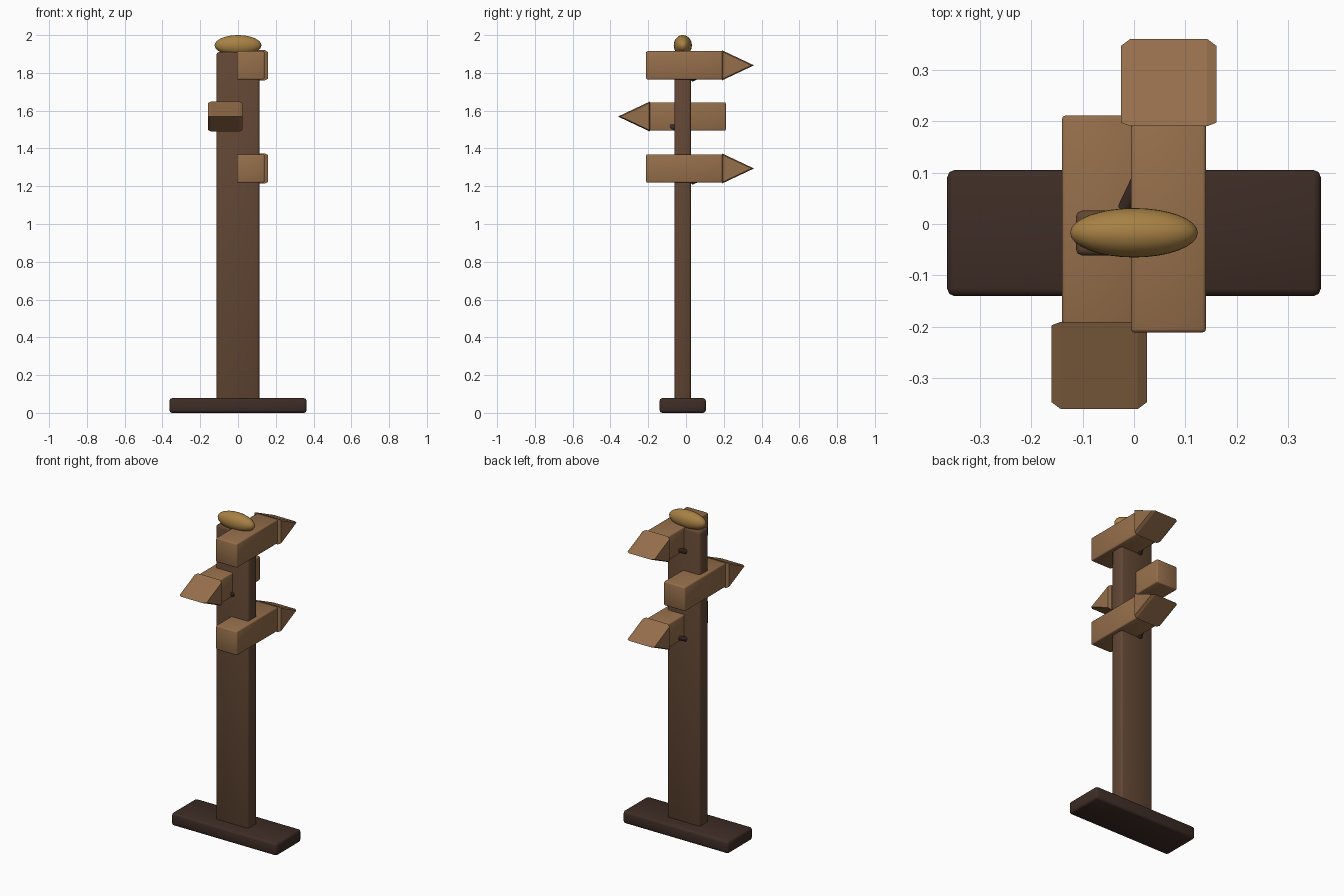
import bpy, bmesh, math
from mathutils import Vector

if "Cube" in bpy.data.objects:
    bpy.data.objects.remove(bpy.data.objects["Cube"])


def material(name, rgb):
    m = bpy.data.materials.new(name)
    m.diffuse_color = (*[(c / 255) ** 2.2 for c in rgb], 1)
    m.use_nodes = True
    m.node_tree.nodes["Principled BSDF"].inputs["Base Color"].default_value = m.diffuse_color
    return m


POST = material("post_wood", (98, 72, 55))
SIGN = material("sign_wood", (148, 110, 76))
DARK = material("dark_wood", (64, 48, 42))
CAP = material("cap_wood", (166, 128, 70))


def finish(bm, name, mat):
    bmesh.ops.recalc_face_normals(bm, faces=bm.faces)
    me = bpy.data.meshes.new(name)
    bm.to_mesh(me)
    bm.free()
    me.materials.append(mat)
    ob = bpy.data.objects.new(name, me)
    bpy.context.collection.objects.link(ob)
    return ob


def smooth(ob, angle):
    bpy.ops.object.select_all(action='DESELECT')
    ob.select_set(True)
    bpy.context.view_layer.objects.active = ob
    bpy.ops.object.shade_smooth_by_angle(angle=math.radians(angle))


def box(name, lo, hi, mat, bevel):
    bm = bmesh.new()
    bmesh.ops.create_cube(bm, size=1)
    for v in bm.verts:
        v.co = [(a + b) / 2 + c * (b - a) for a, b, c in zip(lo, hi, v.co)]
    bmesh.ops.bevel(bm, geom=bm.edges[:], offset=bevel, segments=2,
                    profile=0.5, affect='EDGES')
    ob = finish(bm, name, mat)
    smooth(ob, 50)
    return ob


def arrow_tip(name, z, s):
    # triangular prism along x with slightly chamfered end caps
    bm = bmesh.new()
    tri = [(0.19, -0.08), (0.19, 0.08), (0.36, 0)]
    cy = 0.247
    rings = []
    for x, k in ((-0.025, 0.88), (-0.007, 1), (0.142, 1), (0.16, 0.88)):
        rings.append([bm.verts.new((s * x, s * (cy + (y - cy) * k), z + h * k))
                      for y, h in tri])
    for a, b in zip(rings, rings[1:]):
        for i in range(3):
            j = (i + 1) % 3
            bm.faces.new((a[i], a[j], b[j], b[i]))
    bm.faces.new(rings[0])
    bm.faces.new(rings[-1])
    return finish(bm, name, SIGN)


def peg(name, z, s):
    # slanted peg pinning the board to the post
    a = Vector((-0.018 * s, 0.03 * s, z - 0.073))
    b = Vector((0.019 * s, 0.108 * s, z - 0.037))
    bm = bmesh.new()
    bmesh.ops.create_cone(bm, cap_ends=True, segments=12, radius1=0.014,
                          radius2=0.014, depth=(b - a).length)
    rot = (b - a).to_track_quat('Z', 'Y').to_matrix()
    for v in bm.verts:
        v.co = rot @ v.co + (a + b) / 2
    smooth(finish(bm, name, DARK), 40)


# base and post
box("base", (-0.363, -0.14, 0), (0.363, 0.105, 0.078), DARK, 0.014)
box("post", (-0.113, -0.061, 0.06), (0.113, 0.026, 1.91), POST, 0.012)

# oval cap on the post
bm = bmesh.new()
bmesh.ops.create_uvsphere(bm, u_segments=32, v_segments=16, radius=1)
for v in bm.verts:
    v.co = (v.co.x * 0.124, -0.017 + v.co.y * 0.048, 1.946 + v.co.z * 0.054)
smooth(finish(bm, "cap", CAP), 60)

# three signs, the middle one turned half way round
for label, z, s in (("top", 1.84, 1), ("middle", 1.569, -1), ("lower", 1.294, 1)):
    xs, ys = sorted((-0.006 * s, 0.14 * s)), sorted((-0.211 * s, 0.2 * s))
    box(label + "_board", (xs[0], ys[0], z - 0.075), (xs[1], ys[1], z + 0.075), SIGN, 0.007)
    arrow_tip(label + "_arrow_tip", z, s)
    peg(label + "_peg", z, s)
